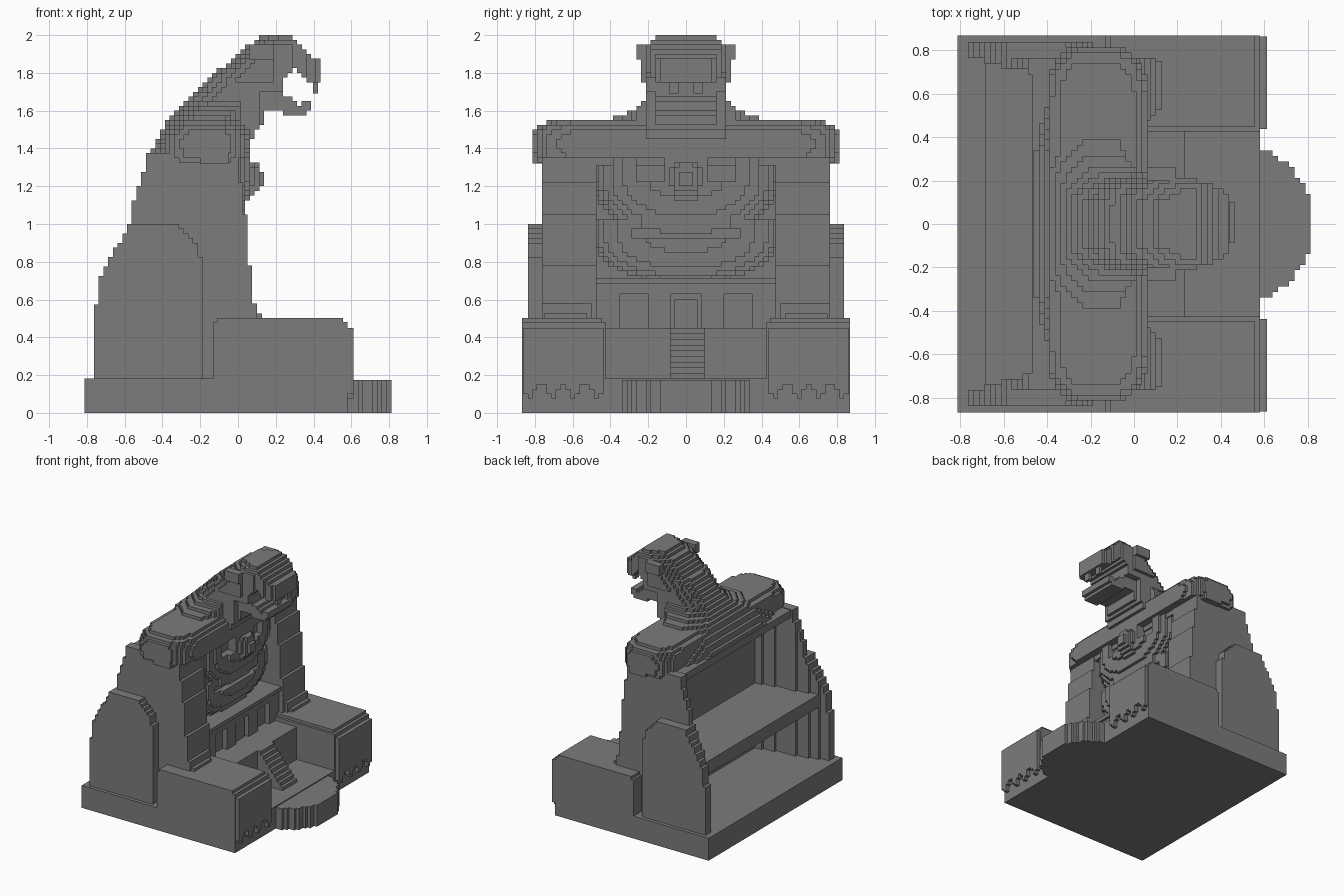
import bpy, bmesh, math

if "Cube" in bpy.data.objects:
    bpy.data.objects.remove(bpy.data.objects["Cube"])

stone = bpy.data.materials.new("stone grey")
stone.use_nodes = True
GREY = (0.2, 0.2, 0.2, 1)
stone.diffuse_color = GREY
stone.node_tree.nodes["Principled BSDF"].inputs["Base Color"].default_value = GREY

V = 0.025                      # size of one block
ORIGIN = (-0.8125, -0.8625, 0)


def finish(name, bm):
    mesh = bpy.data.meshes.new(name)
    bm.to_mesh(mesh)
    bm.free()
    mesh.materials.append(stone)
    obj = bpy.data.objects.new(name, mesh)
    bpy.context.scene.collection.objects.link(obj)
    return obj


def box(name, x, y, z):
    bm = bmesh.new()
    bmesh.ops.create_cube(bm, size=1)
    for v in bm.verts:
        for i, (a, b) in enumerate((x, y, z)):
            v.co[i] = a if v.co[i] < 0 else b
    return finish(name, bm)


def pair(name, x, y, z):
    box("left_" + name, x, y, z)
    box("right_" + name, x, (-y[1], -y[0]), z)


def blocks(name, inside, x, y, z):
    """Fill a region with small blocks wherever the rule holds; keep outer faces."""
    spans = [range(round((a - o) / V), round((b - o) / V))
             for (a, b), o in zip((x, y, z), ORIGIN)]
    cells = {(i, j, k) for i in spans[0] for j in spans[1] for k in spans[2]
             if inside(*(o + (n + 0.5) * V for n, o in zip((i, j, k), ORIGIN)))}
    bm = bmesh.new()
    verts = {}

    def corner(c):
        if c not in verts:
            verts[c] = bm.verts.new([o + n * V for n, o in zip(c, ORIGIN)])
        return verts[c]

    for cell in cells:
        for axis in range(3):
            for side in (0, 1):
                near = list(cell)
                near[axis] += 2 * side - 1
                if tuple(near) in cells:
                    continue
                quad = []
                for u, w in ((0, 0), (1, 0), (1, 1), (0, 1)):
                    c = list(cell)
                    c[axis] += side
                    c[(axis + 1) % 3] += u
                    c[(axis + 2) % 3] += w
                    quad.append(corner(tuple(c)))
                bm.faces.new(quad if side else quad[::-1])
    return finish(name, bm)


def lerp(points, t):
    if t <= points[0][0]:
        return points[0][1]
    for (a, p), (b, q) in zip(points, points[1:]):
        if t <= b:
            return p + (q - p) * (t - a) / (b - a)
    return points[-1][1]


def in_poly(points, x, z):
    hit = False
    for (a, b), (c, d) in zip(points, points[1:] + points[:1]):
        if (b > z) != (d > z) and x < a + (c - a) * (z - b) / (d - b):
            hit = not hit
    return hit


def ball(x, y, z, centre, radii, power=2):
    return sum(abs((p - c) / r) ** power
               for p, c, r in zip((x, y, z), centre, radii)) < 1


# Base, forecourt and front blocks
box("base", (-0.8125, 0.58), (-0.867, 0.867), (0, 0.183))
blocks("round_step", lambda x, y, z: math.hypot(x - 0.455, y) < 0.37,
       (0.5625, 0.8125), (-0.3625, 0.3625), (0, 0.175))
pair("block", (-0.13, 0.58), (0.425, 0.867), (0, 0.48))
pair("block_cap", (-0.11, 0.555), (0.445, 0.867), (0.48, 0.503))
for side, y in (("left", (0.4375, 0.8625)), ("right", (-0.8625, -0.4375))):
    blocks(side + "_drip", lambda x, y, z: z > 0.12 + 0.04 * math.cos(52 * (abs(y) - 0.65)),
           (0.5625, 0.6125), y, (0.05, 0.45))

# Terrace and stairs
box("terrace", (-0.17, 0.235), (-0.43, 0.43), (0.18, 0.45))
for i in range(9):
    box("stair", (0.2, 0.465 - i * V), (-0.085, 0.1), (0.175, 0.21 + i * 0.03))

# Ground floor front with doorways and balcony ledge
box("front_wall", (-0.18, 0.0), (-0.5, 0.5), (0.18, 0.69))
box("door_lintel", (0.0, 0.04), (-0.48, 0.48), (0.63, 0.69))
box("balcony", (-0.15, 0.0625), (-0.48, 0.48), (0.685, 0.715))
pair("door_post", (0.0, 0.04), (0.08, 0.2), (0.45, 0.63))
pair("outer_post", (0.0, 0.04), (0.35, 0.48), (0.45, 0.63))
box("door", (0.0, 0.015), (-0.06, 0.06), (0.45, 0.6))

# Towers set back in stages, with stepped feet
pair("tower", (-0.18, 0.05), (0.475, 0.7625), (0.18, 1.05))
pair("tower_middle", (-0.18, 0.027), (0.475, 0.7625), (1.05, 1.22))
pair("tower_top", (-0.18, 0.003), (0.475, 0.7625), (1.22, 1.42))
pair("tower_skirt", (0.0, 0.075), (0.475, 0.7625), (0.45, 0.78))
pair("tower_foot", (0.0, 0.1), (0.5, 0.7625), (0.48, 0.58))
pair("tower_toe", (0.0, 0.128), (0.525, 0.75), (0.48, 0.525))
box("upper_wall", (-0.18, -0.13), (-0.5, 0.5), (0.65, 1.5))

# Floors open at the back
box("upper_floor", (-0.685, -0.1), (-0.76, 0.76), (0.61, 0.715))
box("roof", (-0.47, 0.0), (-0.7625, 0.7625), (1.31, 1.37))

# Side walls with a stepped rear edge and an arched panel outside
REAR = [(0.57, -0.76), (0.58, -0.735), (0.72, -0.735), (0.85, -0.66),
        (1.0, -0.575), (1.12, -0.55), (1.37, -0.475)]
INNER = [(-0.76, 0.8), (-0.66, 0.74), (-0.5, 0.7), (-0.3, 0.67), (-0.17, 0.63)]


def arch(x, y, z):
    bend = max(0, z - 0.76) / 0.25
    return x > lerp(REAR, z) and x < -0.4 + 0.21 * math.sqrt(max(0, 1 - bend ** 2))


for side, s in (("left", 1), ("right", -1)):
    def span(a, b):
        return (a, b) if s > 0 else (-b, -a)
    blocks(side + "_wall",
           lambda x, y, z: x > lerp(REAR, z) and abs(y) > lerp(INNER, x),
           (-0.7625, -0.1375), span(0.5875, 0.7625), (0.175, 1.375))
    blocks(side + "_arch_panel", arch, (-0.7625, -0.1875), span(0.7625, 0.8375), (0.175, 1.0))


# Large skull face on the front, its jaw sloping back to the balcony
def face(x, y, z):
    a = abs(y)
    if ball(x, y, z, (0.02, 0, 1.24), (0.11, 0.085, 0.09), 3):
        return True
    if 0.1 < a < 0.27 and 1.23 < z < 1.35:
        return x < -0.01
    if z > 1.03:
        return ball(x, y, z, (-0.14, 0, 1.28), (0.2, 0.49, 0.34), 2.5)
    if 0.92 < z < 0.95 + 0.1 * a and a < 0.3:
        return x < -0.04
    return ball(x, y, z, (-0.14, 0, 1.0), (0.15, 0.5, 0.31), 2.5)


blocks("skull_face", face, (-0.1625, 0.1375), (-0.4875, 0.4875), (0.7, 1.55))

# Crouching beast: shoulders, neck and head
BACK = [(1.37, -0.46), (1.45, -0.43), (1.55, -0.38), (1.62, -0.31), (1.7, -0.225),
        (1.8, -0.115), (1.9, 0.005), (2.0, 0.12)]
WIDTH = [(1.37, 0.72), (1.5, 0.57), (1.55, 0.42), (1.6, 0.29), (1.65, 0.215),
         (1.72, 0.215), (1.8, 0.235), (1.92, 0.24), (2.0, 0.15)]
SIDE = [(-0.5, 1.35), (0.05, 1.35), (0.05, 1.42), (0.13, 1.54), (0.15, 1.61),
        (0.26, 1.58), (0.34, 1.56), (0.38, 1.6), (0.38, 1.66), (0.34, 1.66),
        (0.33, 1.63), (0.25, 1.68), (0.25, 1.77), (0.29, 1.83), (0.39, 1.74),
        (0.45, 1.74), (0.45, 1.86), (0.4, 1.87), (0.28, 2.01), (-0.5, 2.01)]


def beast(x, y, z):
    depth = x - lerp(BACK, z)
    if depth < 0 or not in_poly(SIDE, x, z):
        return False
    w = lerp(WIDTH, z) * min(1, 0.4 + 0.6 * math.sqrt(depth / 0.15))
    if z < 1.65 and x > -0.1:          # chest narrows towards the throat
        w = min(w, max(0.2, 0.42 - 1.6 * (x + 0.1)))
    if x > 0.18:
        w = min(w, 0.215 * math.sqrt(1 - ((x - 0.18) / 0.31) ** 2))
    if z < 1.7 and x > 0.12:
        w = min(w, 0.16)
    return abs(y) < w


def shoulders(x, y, z):
    out = max(0, abs(y) - 0.57) / 0.25
    across = abs((x + 0.17) / 0.23) ** 3 + abs((z - 1.42) / 0.14) ** 3
    return across + out ** 2.5 < 1 and (abs(y) > 0.76 or z > 1.36)


blocks("beast_body", beast, (-0.4875, 0.4625), (-0.7375, 0.7375), (1.35, 2.0))
blocks("beast_shoulders", shoulders, (-0.4125, 0.0625), (-0.8125, 0.8125), (1.3, 1.55))
pair("ear", (0.06, 0.19), (0.2, 0.2625), (1.87, 1.95))
pair("paw", (-0.2, -0.05), (0.74, 0.8125), (1.32, 1.43))
pair("fang", (0.3975, 0.4225), (0.04, 0.09), (1.69, 1.76))
